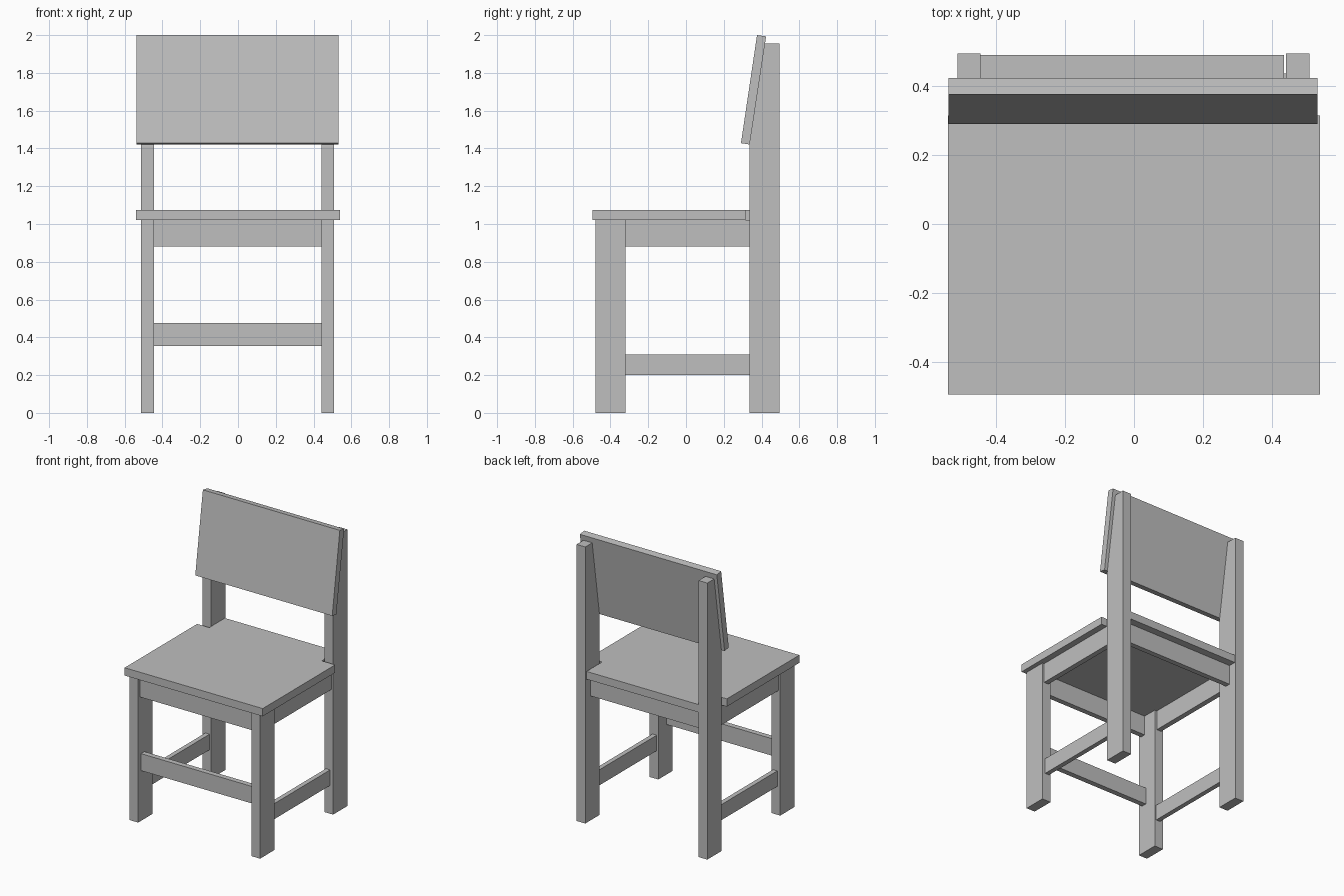
import bpy, bmesh
from mathutils import Vector

cube = bpy.data.objects.get("Cube")
if cube:
    bpy.data.objects.remove(cube)

grey = bpy.data.materials.new("plain_grey")
grey.use_nodes = True
colour = (0.52, 0.52, 0.52, 1)
grey.diffuse_color = colour
grey.node_tree.nodes["Principled BSDF"].inputs["Base Color"].default_value = colour

MID = -0.002  # centre line of the frame


def prism(name, points, push):
    """Extrude a flat outline along a vector."""
    bm = bmesh.new()
    face = bm.faces.new([bm.verts.new(p) for p in points])
    grown = bmesh.ops.extrude_face_region(bm, geom=[face])["geom"]
    moved = [g for g in grown if isinstance(g, bmesh.types.BMVert)]
    bmesh.ops.translate(bm, verts=moved, vec=Vector(push))
    bmesh.ops.recalc_face_normals(bm, faces=bm.faces)
    mesh = bpy.data.meshes.new(name)
    bm.to_mesh(mesh)
    bm.free()
    mesh.materials.append(grey)
    obj = bpy.data.objects.new(name, mesh)
    bpy.context.collection.objects.link(obj)
    return obj


def side_profile(name, outline, x0, x1):
    return prism(name, [(x0, y, z) for y, z in outline], (x1 - x0, 0, 0))


def box(name, x, y, z):
    outline = [(y[0], z[0]), (y[1], z[0]), (y[1], z[1]), (y[0], z[1])]
    return side_profile(name, outline, *x)


# Seat board, with a tongue running back between the rear legs
seat = [(-0.54, -0.495), (0.54, -0.495), (0.54, 0.315), (0.435, 0.315),
        (0.435, 0.49), (-0.445, 0.49), (-0.445, 0.315), (-0.54, 0.315)]
prism("seat", [(x, y, 1.02) for x, y in seat], (0, 0, 0.055))

# Leaning backrest board
back = [(0.291, 1.428), (0.337, 1.421), (0.424, 1.993), (0.376, 2.0)]
side_profile("backrest", back, -0.538, 0.533)

# Legs and side rails; rear legs are cut to the slope of the backrest
rear_leg = [(0.335, 0), (0.495, 0), (0.495, 1.955), (0.418, 1.955), (0.335, 1.41)]
for side, s in (("left", 1), ("right", -1)):
    def span(a, b):
        return sorted((MID + s * a, MID + s * b))
    box(side + "_front_leg", span(0.443, 0.511), (-0.48, -0.32), (0, 1.02))
    side_profile(side + "_rear_leg", rear_leg, *span(0.443, 0.511))
    box(side + "_apron", span(0.46, 0.497), (-0.32, 0.335), (0.88, 1.02))
    box(side + "_stretcher", span(0.455, 0.488), (-0.32, 0.335), (0.2, 0.31))

# Cross rails
cross = (MID - 0.443, MID + 0.443)
box("front_apron", cross, (-0.46, -0.423), (0.88, 1.02))
box("rear_apron", cross, (0.40, 0.437), (0.88, 1.02))
box("front_stretcher", cross, (-0.448, -0.41), (0.355, 0.475))
